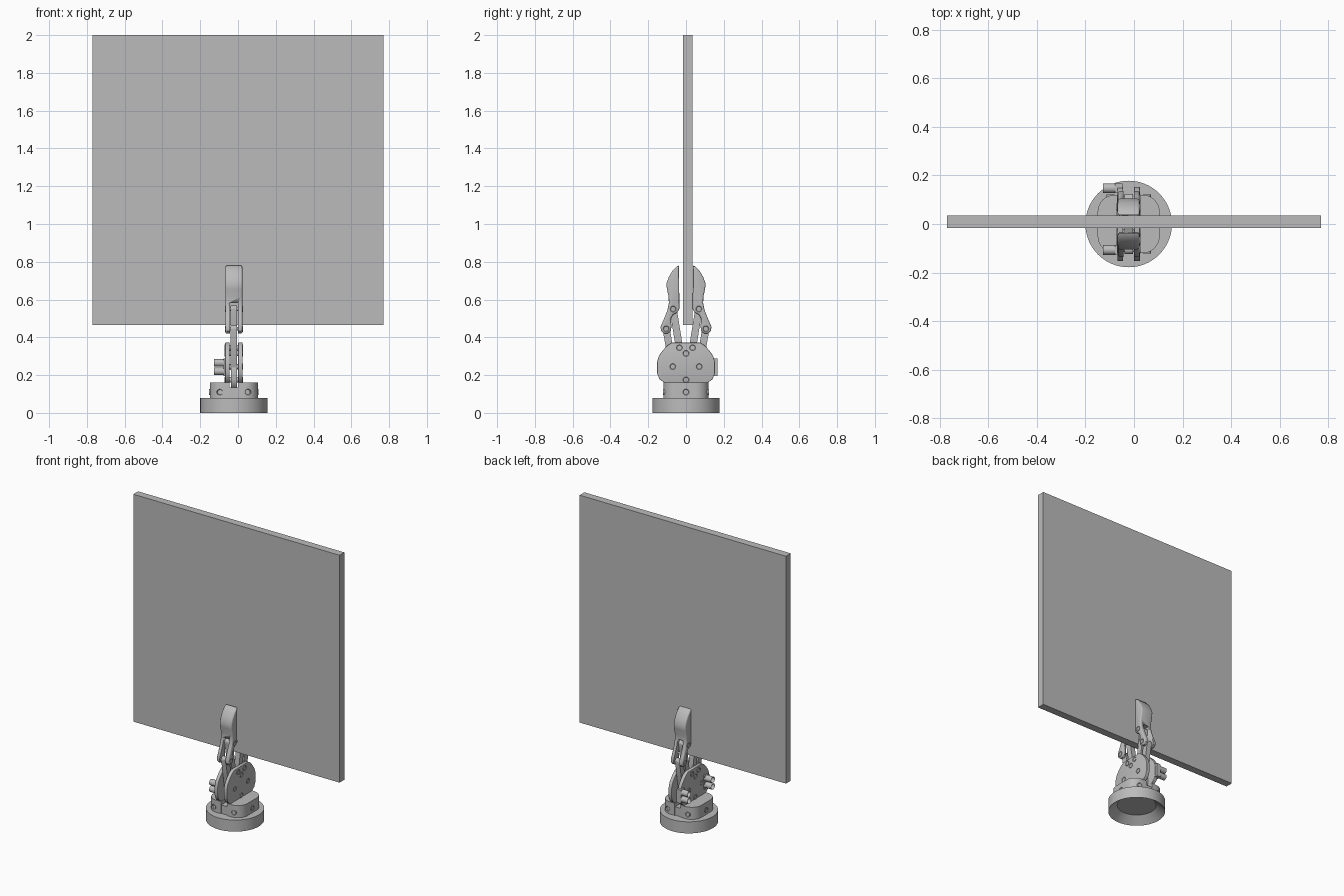
import bpy, bmesh
from math import radians, sin, cos, atan2, pi
from mathutils import Matrix, Vector

old = bpy.data.objects.get("Cube")
if old:
    bpy.data.objects.remove(old, do_unlink=True)

CX = -0.022  # centre line of the gripper

grey = bpy.data.materials.new("light grey")
grey.use_nodes = True
grey.diffuse_color = (0.5, 0.5, 0.5, 1)
grey.node_tree.nodes["Principled BSDF"].inputs["Base Color"].default_value = (0.5, 0.5, 0.5, 1)


def finish(name, bm, x=CX):
    bmesh.ops.recalc_face_normals(bm, faces=bm.faces)
    mesh = bpy.data.meshes.new(name)
    bm.to_mesh(mesh)
    bm.free()
    mesh.materials.append(grey)
    mesh.shade_smooth()
    mesh.set_sharp_from_angle(angle=radians(32))
    obj = bpy.data.objects.new(name, mesh)
    obj.location.x = x
    bpy.context.collection.objects.link(obj)
    return obj


def prism(name, pts, lo, hi, axis="x", bevel=0.0):
    """Extrude a flat outline along x or z, with optional rounded rims."""
    bm = bmesh.new()
    place = (lambda p, h: (h, *p)) if axis == "x" else (lambda p, h: (*p, h))
    face = bm.faces.new([bm.verts.new(place(p, lo)) for p in pts])
    ext = bmesh.ops.extrude_face_region(bm, geom=[face], use_keep_orig=True)
    top = [v for v in ext["geom"] if isinstance(v, bmesh.types.BMVert)]
    bmesh.ops.translate(bm, verts=top, vec=Vector(place((0, 0), hi - lo)))
    bmesh.ops.recalc_face_normals(bm, faces=bm.faces)
    if bevel:
        k = 0 if axis == "x" else 2
        rims = [e for e in bm.edges if abs(e.verts[0].co[k] - e.verts[1].co[k]) < 1e-6]
        bmesh.ops.bevel(bm, geom=rims, offset=bevel, segments=3, profile=0.5,
                        affect="EDGES", clamp_overlap=True)
    return finish(name, bm)


def box(name, lo, hi, x=CX):
    bm = bmesh.new()
    bmesh.ops.create_cube(bm, size=1)
    for v in bm.verts:
        v.co = [hi[i] if v.co[i] > 0 else lo[i] for i in range(3)]
    return finish(name, bm, x)


def cylinder(name, start, end, r, hole=0.0, depth=0.0, sides=24):
    """Cylinder from start to end; a hole is sunk into the end face."""
    a, b = Vector(start), Vector(end)
    d = b - a
    bm = bmesh.new()
    turn = d.to_track_quat("Z", "Y").to_matrix().to_4x4()
    bmesh.ops.create_cone(bm, cap_ends=True, segments=sides, radius1=r, radius2=r,
                          depth=d.length)
    if hole:
        cap = max(bm.faces, key=lambda f: f.calc_center_median().z)
        bmesh.ops.inset_region(bm, faces=[cap], thickness=r - hole)
        bmesh.ops.translate(bm, verts=cap.verts, vec=(0, 0, -depth))
    bmesh.ops.transform(bm, verts=bm.verts, matrix=Matrix.Translation((a + b) / 2) @ turn)
    return finish(name, bm)


def arc(cx, cy, r, a0, a1, n=8):
    return [(cx + r * cos(a0 + (a1 - a0) * i / n), cy + r * sin(a0 + (a1 - a0) * i / n))
            for i in range(n + 1)]


def link(name, a, b, r, half):
    """Flat bar with round ends between two pivots."""
    t = atan2(b[1] - a[1], b[0] - a[0])
    pts = arc(*b, r, t - pi / 2, t + pi / 2) + arc(*a, r, t + pi / 2, t + 1.5 * pi)
    prism(name, pts, -half, half)


def screw(name, x, y, z):
    """Socket screws on both outer sides at distance x."""
    for s in (-1, 1):
        cylinder(name, (s * (x - 0.008), y, z), (s * (x + 0.003), y, z), 0.016, 0.009, 0.008, 16)


# Held panel
box("panel", (-0.77, -0.017, 0.466), (0.77, 0.034, 2.0), 0)

# Base disc, hollow underneath
cylinder("base", (0, 0, 0.078), (0, 0, 0), 0.178, 0.122, 0.045, 64)

# Split collar with a spine in the slot
half = ([(0.0225, -0.12)] + arc(0.0575, -0.05, 0.07, -pi / 2, 0)
        + arc(0.0575, 0.05, 0.07, 0, pi / 2) + [(0.0225, 0.12)])
for s in (-1, 1):
    prism("collar_half", [(s * x, y) for x, y in half], 0.078, 0.16, "z")
    for e in (-1, 1):
        cylinder("collar_screw", (s * 0.075, e * 0.105, 0.11), (s * 0.075, e * 0.121, 0.11),
                 0.016, 0.01, 0.008, 16)
box("collar_spine", (-0.0225, -0.115, 0.078), (0.0225, 0.115, 0.135))
screw("collar_side_screw", 0.1275, 0, 0.11)

# Two side plates and the core between them
side = [(0.115, 0.16), (0.14, 0.178), (0.153, 0.21), (0.153, 0.27), (0.143, 0.303),
        (0.122, 0.332), (0.1, 0.356), (0.075, 0.372)]
outline = side + [(-y, z) for y, z in reversed(side)]
for s in (-1, 1):
    prism("side_plate", outline, s * 0.0225, s * 0.0465, bevel=0.003)
prism("plate_core", [(y * 0.6, 0.135 + (z - 0.16) * 0.8) for y, z in outline], -0.016, 0.016)
for y, z in ((0.07, 0.245), (-0.07, 0.245), (0.035, 0.345), (-0.035, 0.345),
             (0, 0.315), (0, 0.175)):
    screw("plate_screw", 0.0465, y, z)
    cylinder("plate_spacer", (-0.03, y, z), (0.03, y, z), 0.014, sides=16)

# Paired tube ports on one side
for y in (0.147, -0.107):
    box("port_block", (-0.056, y - 0.02, 0.196), (-0.025, y + 0.02, 0.287))
    for z in (0.22, 0.265):
        cylinder("tube_port", (-0.04, y, z), (-0.105, y, z), 0.02, 0.012, 0.02)

# Fingers, links and pivots, mirrored front to back
finger = [(0.037, 0.78), (0.05, 0.775), (0.072, 0.752), (0.09, 0.722), (0.104, 0.685),
          (0.101, 0.655), (0.092, 0.615), (0.091, 0.58), (0.098, 0.545), (0.118, 0.495),
          (0.135, 0.455), (0.132, 0.434), (0.117, 0.42), (0.097, 0.42), (0.08, 0.434),
          (0.077, 0.46), (0.08, 0.5), (0.068, 0.52), (0.046, 0.532), (0.035, 0.55)]
for s in (-1, 1):
    obj = prism("finger", [(s * y, z) for y, z in finger], -0.045, 0.045, bevel=0.009)
    cutter = box("finger_slot_cutter", (-0.021, min(0, s * 0.2), 0.4), (0.021, max(0, s * 0.2), 0.582))
    cutter.hide_render = True
    cutter.hide_set(True)
    cutter.display_type = "WIRE"
    cut = obj.modifiers.new("slot", "BOOLEAN")
    cut.operation = "DIFFERENCE"
    cut.solver = "EXACT"
    cut.object = cutter
    link("outer_link", (s * 0.07, 0.245), (s * 0.105, 0.445), 0.019, 0.017)
    link("inner_link", (s * 0.035, 0.345), (s * 0.068, 0.55), 0.019, 0.017)
    for y, z in ((0.068, 0.55), (0.105, 0.445)):
        cylinder("pivot_pin", (-0.04, s * y, z), (0.04, s * y, z), 0.01, sides=16)
        screw("pivot_screw", 0.045, s * y, z)
